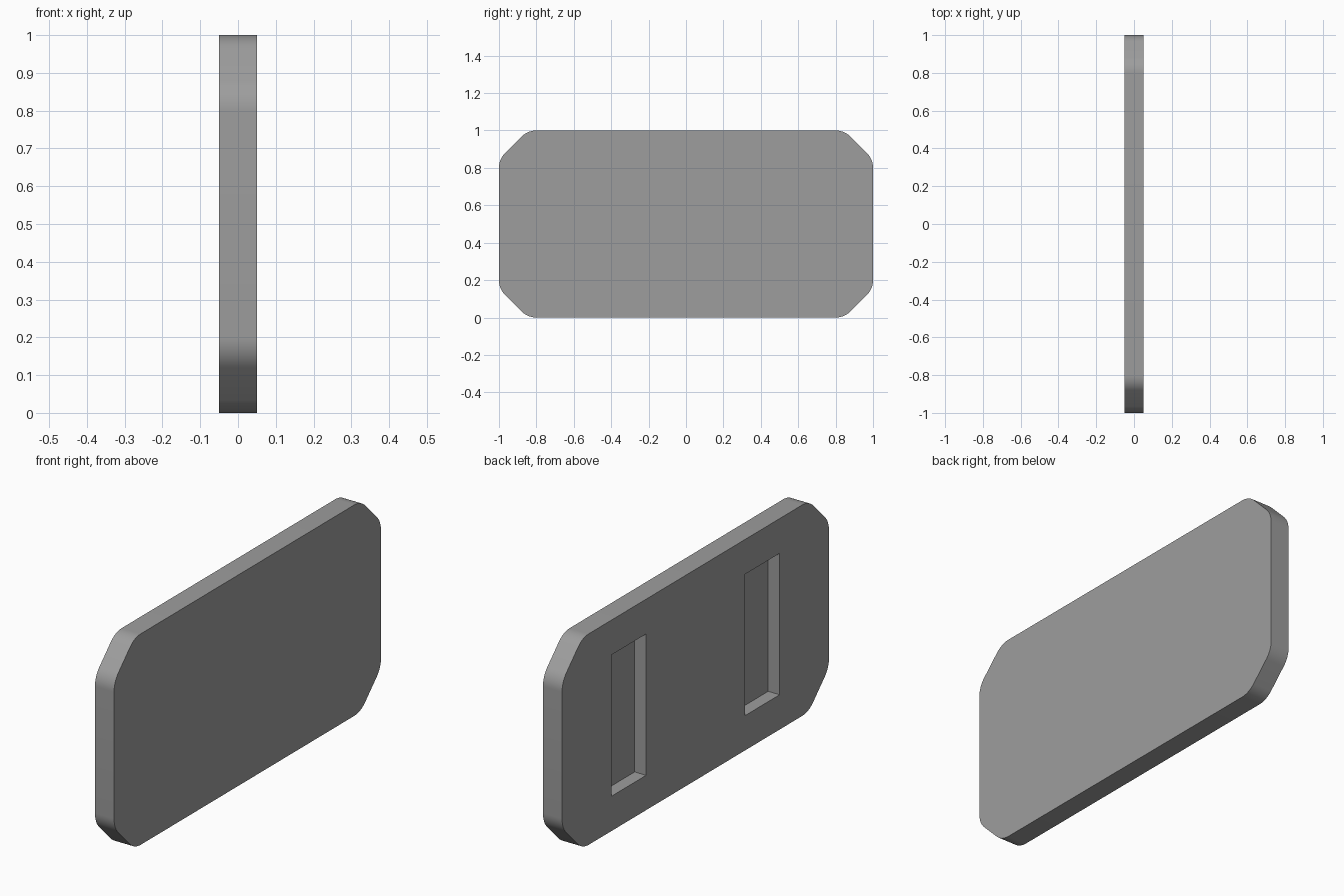
import bpy, bmesh, math
from mathutils import Matrix, Vector

if "Cube" in bpy.data.objects:
    bpy.data.objects.remove(bpy.data.objects["Cube"])

grey = bpy.data.materials.new("mid grey")
grey.diffuse_color = (0.34, 0.34, 0.34, 1)
grey.use_nodes = True
grey.node_tree.nodes["Principled BSDF"].inputs["Base Color"].default_value = grey.diffuse_color

HALF_T = 0.05      # half of the plate thickness
CUT = 0.153        # corner cut before rounding
TANGENT = 0.047    # length removed from each side by the rounding
STEPS = 8


def add_object(name, bm):
    bmesh.ops.recalc_face_normals(bm, faces=bm.faces)
    mesh = bpy.data.meshes.new(name)
    bm.to_mesh(mesh)
    bm.free()
    mesh.materials.append(grey)
    obj = bpy.data.objects.new(name, mesh)
    bpy.context.collection.objects.link(obj)
    return obj


def rounded_outline(corners):
    """Replace each corner (y, z) with a tangent arc."""
    points = []
    for i, c in enumerate(corners):
        before = (corners[i - 1] - c).normalized()
        after = (corners[(i + 1) % len(corners)] - c).normalized()
        half = before.angle(after) / 2
        radius = TANGENT * math.tan(half)
        centre = c + (before + after).normalized() * (TANGENT / math.cos(half))
        start = c + before * TANGENT - centre
        sweep = math.pi - 2 * half
        for s in range(STEPS + 1):
            a = sweep * s / STEPS
            turned = Vector((start.x * math.cos(a) - start.y * math.sin(a),
                             start.x * math.sin(a) + start.y * math.cos(a)))
            points.append(centre + turned.normalized() * radius)
    return points


# Plate: octagon with softened corners, extruded through its thickness
k = CUT
corners = [Vector(p) for p in ((1 - k, 0), (1, k), (1, 1 - k), (1 - k, 1),
                               (k - 1, 1), (-1, 1 - k), (-1, k), (k - 1, 0))]
bm = bmesh.new()
face = bm.faces.new([bm.verts.new((-HALF_T, p.x, p.y)) for p in rounded_outline(corners)])
ext = bmesh.ops.extrude_face_region(bm, geom=[face], use_keep_orig=True)
bmesh.ops.translate(bm, vec=(2 * HALF_T, 0, 0),
                    verts=[v for v in ext["geom"] if isinstance(v, bmesh.types.BMVert)])
plate = add_object("plate", bm)

# Two tall pockets sunk 0.06 into the -x face
bm = bmesh.new()
for side in (-1, 1):
    bmesh.ops.create_cube(bm, size=1, matrix=Matrix.Translation((-HALF_T, side * 0.5, 0.5))
                          @ Matrix.Diagonal((0.12, 0.26, 0.67, 1)))
cutter = add_object("pocket_cutter", bm)
cutter.hide_render = True

boolean = plate.modifiers.new("pockets", 'BOOLEAN')
boolean.operation = 'DIFFERENCE'
boolean.solver = 'EXACT'
boolean.object = cutter
bpy.context.view_layer.objects.active = plate
plate.select_set(True)
bpy.ops.object.modifier_apply(modifier=boolean.name)
bpy.data.objects.remove(cutter)
bpy.ops.object.shade_smooth_by_angle(angle=math.radians(30))
